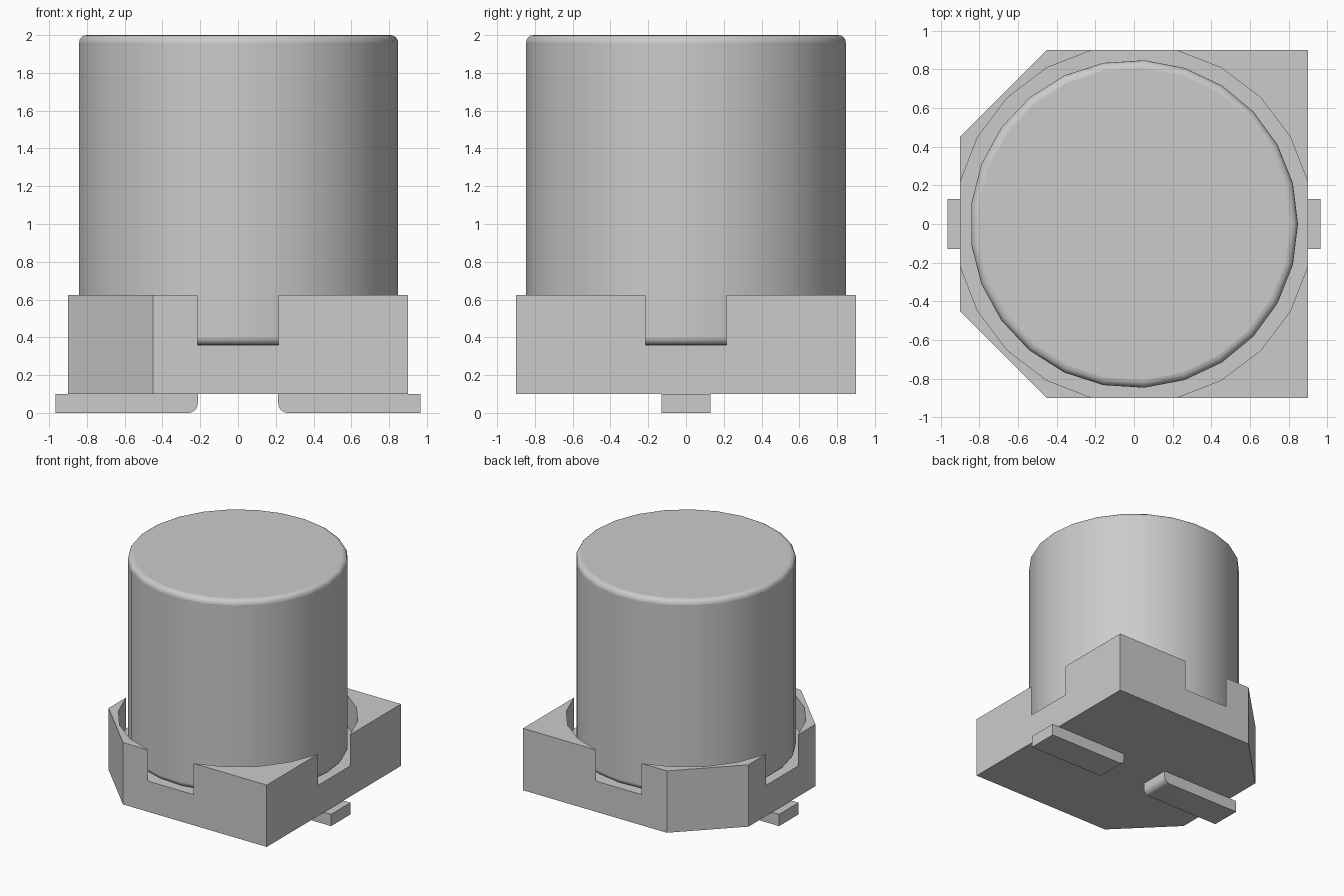
import bpy, bmesh, math

cube = bpy.data.objects.get("Cube")
if cube:
    bpy.data.objects.remove(cube, do_unlink=True)

grey = bpy.data.materials.new("light_grey")
grey.use_nodes = True
grey.diffuse_color = (0.6, 0.6, 0.6, 1)
grey.node_tree.nodes["Principled BSDF"].inputs["Base Color"].default_value = (0.6, 0.6, 0.6, 1)


def prism(name, outline, low, high):
    """Extrude a flat outline upwards into a closed solid."""
    bm = bmesh.new()
    bottom = bm.faces.new([bm.verts.new((x, y, low)) for x, y in outline])
    top = bmesh.ops.extrude_face_region(bm, geom=[bottom])["geom"]
    bmesh.ops.translate(bm, vec=(0, 0, high - low),
                        verts=[v for v in top if isinstance(v, bmesh.types.BMVert)])
    bmesh.ops.recalc_face_normals(bm, faces=bm.faces)
    mesh = bpy.data.meshes.new(name)
    bm.to_mesh(mesh)
    bm.free()
    mesh.materials.append(grey)
    obj = bpy.data.objects.new(name, mesh)
    bpy.context.collection.objects.link(obj)
    return obj


def smooth(obj, angle):
    bpy.ops.object.select_all(action="DESELECT")
    obj.select_set(True)
    bpy.context.view_layer.objects.active = obj
    bpy.ops.object.shade_smooth_by_angle(angle=math.radians(angle))


HALF, CUT, FLOOR = 0.9, 0.45, 0.36
SEAT_R, NOTCH = 0.925, 0.213

# Base block with two chamfered corners on its right side
base = prism("base", [(HALF, -HALF), (HALF, HALF), (-CUT, HALF),
                      (-HALF, CUT), (-HALF, -CUT), (-CUT, -HALF)], 0.1, 0.625)

# Round seat that breaks through the middle of every wall
start = math.atan2(NOTCH, HALF)
step = (math.pi / 2 - 2 * start) / 4
seat = []
for quarter in range(4):
    turn = quarter * math.pi / 2
    for x, y in ((1, -NOTCH), (1, NOTCH)):
        seat.append((x * math.cos(turn) - y * math.sin(turn),
                     x * math.sin(turn) + y * math.cos(turn)))
    for i in range(5):
        a = turn + start + i * step
        seat.append((SEAT_R * math.cos(a), SEAT_R * math.sin(a)))
cutter = prism("seat_cutter", seat, FLOOR, 0.8)
cutter.hide_render = True
cutter.hide_set(True)
cut = base.modifiers.new("seat", "BOOLEAN")
cut.object = cutter
cut.operation = "DIFFERENCE"
cut.solver = "EXACT"

# Can with rounded rims
SIDES = 25
circle = [(0.848 * math.cos(math.tau * i / SIDES), 0.848 * math.sin(math.tau * i / SIDES))
          for i in range(SIDES)]
can = prism("can", circle, FLOOR, 2)
bevel = can.modifiers.new("rims", "BEVEL")
bevel.width = 0.04
bevel.segments = 4
bevel.limit_method = "ANGLE"
bevel.angle_limit = math.radians(60)
smooth(can, 40)

# Terminals with a rounded lower inner edge, one on each side
INNER, OUTER, WIDE, ROUND = 0.213, 0.965, 0.13, 0.05
profile = [(OUTER, 0), (OUTER, 0.1), (INNER, 0.1)]
for i in range(7):
    a = math.pi + i * math.pi / 12
    profile.append((INNER + ROUND + ROUND * math.cos(a), ROUND + ROUND * math.sin(a)))
for side, name in ((1, "left_terminal"), (-1, "right_terminal")):
    terminal = prism(name, profile, -WIDE, WIDE)
    for v in terminal.data.vertices:
        x, z, y = v.co
        v.co = (side * x, side * y, z)
    bm = bmesh.new()
    bm.from_mesh(terminal.data)
    bmesh.ops.recalc_face_normals(bm, faces=bm.faces)
    bm.to_mesh(terminal.data)
    bm.free()
    smooth(terminal, 40)
